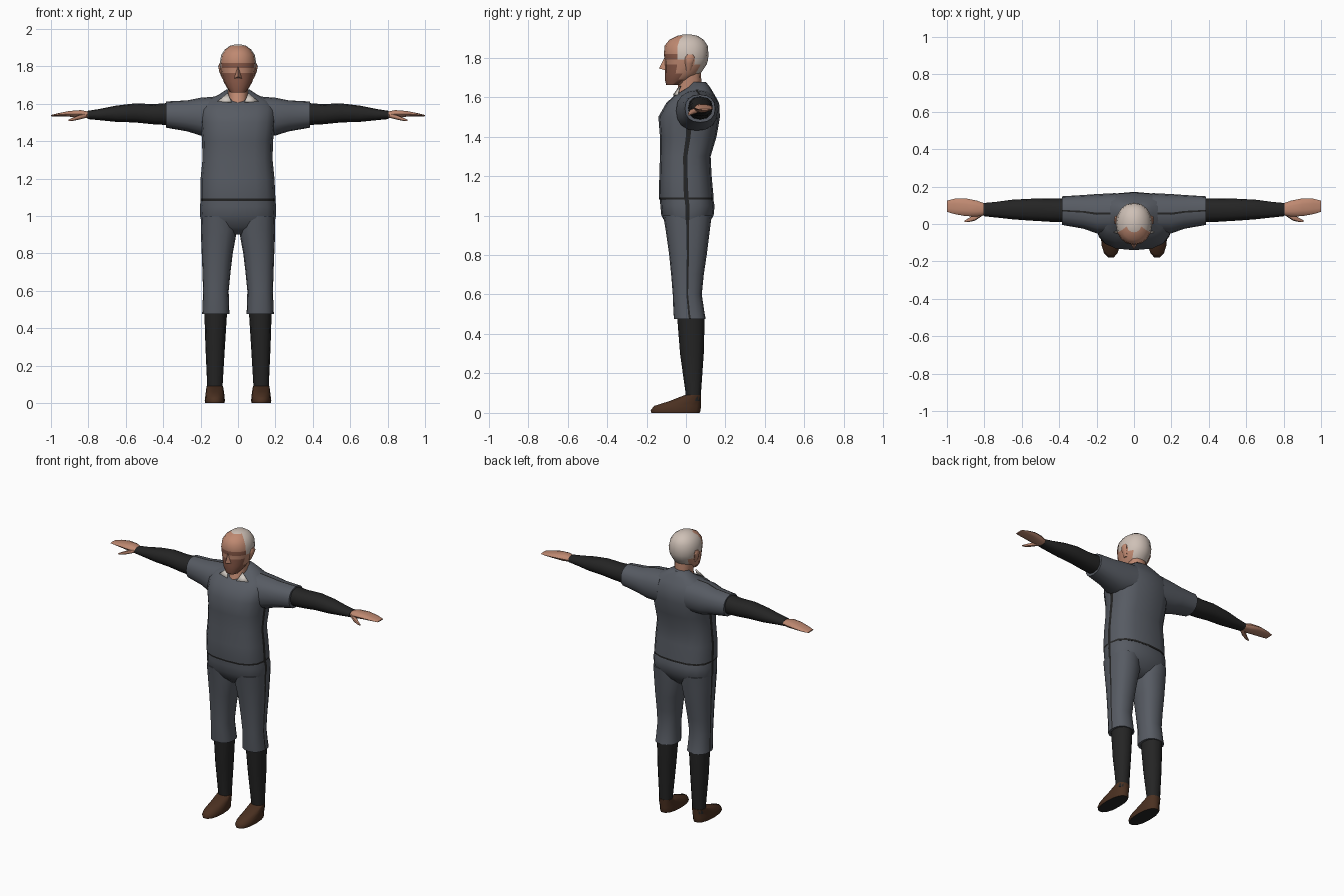
import bpy, bmesh, math

if "Cube" in bpy.data.objects:
    bpy.data.objects.remove(bpy.data.objects["Cube"])


def material(name, rgb):
    m = bpy.data.materials.new(name)
    m.use_nodes = True
    m.diffuse_color = (*rgb, 1)
    m.node_tree.nodes["Principled BSDF"].inputs["Base Color"].default_value = (*rgb, 1)
    return m


GREY = material("grey cloth", (0.095, 0.105, 0.125))
BLACK = material("black cloth", (0.018, 0.018, 0.018))
SKIN = material("skin", (0.52, 0.25, 0.165))
SHADE = material("dark skin", (0.25, 0.1, 0.065))
HAIR = material("pale hair", (0.62, 0.53, 0.47))
BROWN = material("brown leather", (0.07, 0.03, 0.015))
WHITE = material("white collar", (0.65, 0.6, 0.55))


def finish(name, bm, mats, mirror, angle=50):
    bmesh.ops.recalc_face_normals(bm, faces=bm.faces)
    mesh = bpy.data.meshes.new(name)
    bm.to_mesh(mesh)
    bm.free()
    for m in mats:
        mesh.materials.append(m)
    ob = bpy.data.objects.new(name, mesh)
    bpy.context.collection.objects.link(ob)
    bpy.ops.object.select_all(action='DESELECT')
    ob.select_set(True)
    bpy.context.view_layer.objects.active = ob
    bpy.ops.object.shade_smooth_by_angle(angle=math.radians(angle))
    if mirror:
        ob.modifiers.new("mirror", 'MIRROR')
    return ob


def loft(name, rings, mats, axis='z', sides=16, power=2.3, stripes=(),
         rule=None, mirror=False):
    """Skin rounded rings (t, a0, a1, b0, b1); stripes are narrow columns."""
    angles = []
    for i in range(sides):
        a = 360 * i / sides
        angles += [a - 2, a + 2] if a in stripes else [a]
    n = len(angles)
    bm = bmesh.new()
    loops = []
    for t, a0, a1, b0, b1 in rings:
        loop = []
        for d in angles:
            c, s = math.cos(math.radians(d)), math.sin(math.radians(d))
            u = (a0 + a1) / 2 + (a1 - a0) / 2 * math.copysign(abs(c) ** (2 / power), c)
            v = (b0 + b1) / 2 + (b1 - b0) / 2 * math.copysign(abs(s) ** (2 / power), s)
            loop.append(bm.verts.new((u, v, t) if axis == 'z' else (t, u, v)))
        loops.append(loop)
    for low, high in zip(loops, loops[1:]):
        for j in range(n):
            k = (j + 1) % n
            f = bm.faces.new((low[j], low[k], high[k], high[j]))
            narrow = (angles[k] - angles[j]) % 360 < 5
            if rule:
                f.material_index = rule(f.calc_center_median(), narrow)
    for loop in (loops[0], loops[-1]):
        f = bm.faces.new(loop)
        if rule:
            f.material_index = rule(f.calc_center_median(), False)
    return finish(name, bm, mats, mirror)


# Shirt body with waist seam and side piping
loft("shirt", [
    (1.08, -.2, .2, -.135, .14), (1.092, -.2, .2, -.138, .14),
    (1.2, -.2, .195, -.135, .13), (1.3, -.19, .185, -.132, .125),
    (1.4, -.192, .187, -.132, .155), (1.5, -.2, .2, -.14, .172),
    (1.57, -.205, .205, -.1, .168), (1.612, -.18, .18, -.055, .145),
    (1.65, -.1, .1, .01, .122), (1.677, -.06, .06, .03, .1)],
    [GREY, BLACK], power=2.7, stripes=(0, 180),
    rule=lambda c, narrow: int(c.z < 1.091 or (narrow and c.z < 1.5)))

# Short sleeves with a top seam
loft("sleeve", [
    (.1, -.05, .165, 1.43, 1.64), (.2, -.05, .16, 1.43, 1.632),
    (.27, -.025, .155, 1.452, 1.618), (.385, -.005, .148, 1.472, 1.612)],
    [GREY, BLACK], axis='x', stripes=(90,), mirror=True,
    rule=lambda c, narrow: int(narrow and c.x > .15))

# Dark undersleeves
loft("arm", [
    (.36, .01, .135, 1.485, 1.605), (.45, .012, .135, 1.49, 1.598),
    (.55, .018, .135, 1.5, 1.602), (.65, .025, .13, 1.503, 1.59),
    (.74, .035, .118, 1.512, 1.572), (.805, .042, .112, 1.518, 1.562)],
    [BLACK], axis='x', sides=12, mirror=True)

# Hands and thumbs
loft("hand", [
    (.79, .05, .108, 1.524, 1.556), (.84, .04, .125, 1.522, 1.567),
    (.9, .042, .137, 1.53, 1.562), (.96, .053, .135, 1.532, 1.55),
    (1.0, .065, .125, 1.533, 1.54)],
    [SKIN], axis='x', sides=10, mirror=True)
loft("thumb", [
    (.81, .045, .08, 1.525, 1.55), (.85, .018, .055, 1.515, 1.54),
    (.885, .01, .03, 1.508, 1.525), (.905, .01, .02, 1.507, 1.515)],
    [SKIN], axis='x', sides=8, mirror=True)

# Breeches: hips and legs
loft("hips", [
    (.9, -.1, .1, -.045, .06), (.94, -.19, .19, -.09, .105),
    (1.0, -.203, .203, -.125, .14), (1.05, -.204, .204, -.13, .145),
    (1.083, -.2, .2, -.132, .138)],
    [GREY, BLACK], power=2.6, stripes=(0, 180),
    rule=lambda c, narrow: int(narrow and c.z > .93))
loft("breeches_leg", [
    (.475, .045, .192, -.06, .1), (.5, .047, .19, -.063, .095),
    (.6, .05, .187, -.067, .08), (.7, .04, .19, -.075, .09),
    (.8, .028, .194, -.085, .105), (.92, .006, .199, -.102, .12),
    (1.0, .015, .198, -.115, .13)],
    [GREY, BLACK], power=2.4, stripes=(0,), mirror=True,
    rule=lambda c, narrow: int(narrow))

# Long socks
loft("sock", [
    (.06, .085, .165, 0, .075), (.1, .082, .165, -.002, .076),
    (.3, .07, .174, -.03, .09), (.49, .058, .18, -.045, .095)],
    [BLACK], sides=12, mirror=True)

# Shoes with dark soles
loft("shoe", [
    (0, .072, .175, -.178, .072), (.012, .07, .178, -.182, .077),
    (.035, .072, .175, -.165, .078), (.06, .075, .172, -.085, .078),
    (.09, .08, .168, -.008, .078)],
    [BROWN, BLACK], sides=14, mirror=True,
    rule=lambda c, narrow: int(c.z < .005))

# Neck and open collar
loft("neck", [
    (1.58, -.05, .05, -.065, .08), (1.615, -.05, .05, -.06, .08),
    (1.65, -.052, .052, -.04, .08), (1.73, -.06, .06, -.035, .075)],
    [SKIN], sides=12)
bm = bmesh.new()
bm.faces.new([bm.verts.new(p) for p in
              ((.035, -.068, 1.61), (.11, -.045, 1.612), (.055, -.03, 1.658))])
collar = finish("collar", bm, [WHITE], True)
collar.modifiers.new("thickness", 'SOLIDIFY').thickness = .006


# Head coloured by region: skin, stubble and eye sockets, hair
def head_colour(c, narrow):
    if (c.y > -.03 and c.z > 1.8) or (c.y > .05 and c.z > 1.71):
        return 2
    if c.y < -.03 and abs(c.x) < .07 and c.z < 1.775:
        return 1
    return int(c.y < -.06 and 1.79 < c.z < 1.82)


loft("head", [
    (1.66, -.04, .04, -.1, -.02), (1.69, -.062, .062, -.107, .03),
    (1.72, -.078, .078, -.107, .075), (1.765, -.09, .09, -.108, .105),
    (1.79, -.095, .095, -.108, .112), (1.818, -.097, .097, -.112, .114),
    (1.86, -.09, .09, -.108, .11), (1.89, -.07, .07, -.085, .09),
    (1.91, -.042, .042, -.045, .06), (1.918, -.012, .012, -.012, .02)],
    [SKIN, SHADE, HAIR], power=2.1, rule=head_colour)

# Nose wedge
bm = bmesh.new()
top, left, right, tip = [bm.verts.new(p) for p in (
    (0, -.107, 1.805), (.022, -.1, 1.735), (-.022, -.1, 1.735), (0, -.137, 1.745))]
for tri in ((top, left, tip), (top, tip, right), (left, right, tip), (top, right, left)):
    bm.faces.new(tri)
finish("nose", bm, [SKIN], False, 30)

# Ears
loft("ear", [
    (1.735, .07, .085, .0, .025), (1.77, .08, .1, -.005, .035),
    (1.8, .085, .106, -.005, .045), (1.815, .088, .1, .005, .035)],
    [SKIN], sides=8, mirror=True)
